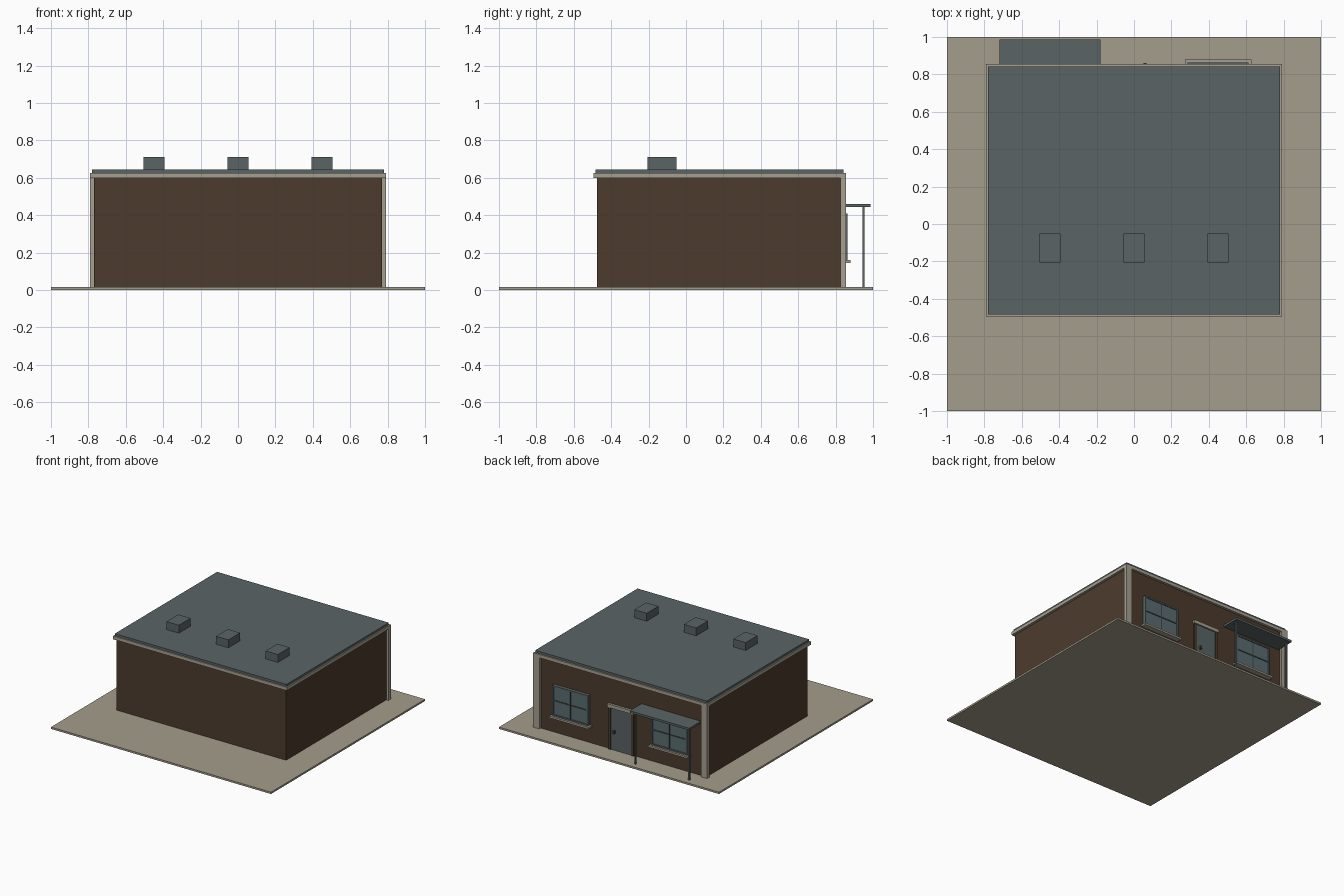
import bpy

if "Cube" in bpy.data.objects:
    bpy.data.objects.remove(bpy.data.objects["Cube"])


def material(name, rgb):
    m = bpy.data.materials.new(name)
    m.diffuse_color = (*rgb, 1)
    m.use_nodes = True
    m.node_tree.nodes["Principled BSDF"].inputs["Base Color"].default_value = m.diffuse_color
    return m


SAND = material("sand paving", (0.376, 0.337, 0.262))
TRIM = material("pale stone trim", (0.385, 0.352, 0.285))
BROWN = material("brown wall", (0.074, 0.044, 0.026))
SLATE = material("slate grey", (0.102, 0.127, 0.130))
GLASS = material("window glass", (0.102, 0.150, 0.162))
DARK = material("dark frame", (0.050, 0.064, 0.068))


def box(name, x, y, z, mat):
    """Box from (min, max) ranges on each axis."""
    verts = [(a, b, c) for a in x for b in y for c in z]
    faces = [(0, 1, 3, 2), (4, 6, 7, 5), (0, 4, 5, 1),
             (2, 3, 7, 6), (0, 2, 6, 4), (1, 5, 7, 3)]
    me = bpy.data.meshes.new(name)
    me.from_pydata(verts, [], faces)
    me.materials.append(mat)
    ob = bpy.data.objects.new(name, me)
    bpy.context.collection.objects.link(ob)
    return ob


WALL = 0.835   # outer plane of the entrance wall

# Main volume
box("paving", (-1, 1), (-1, 1), (0, 0.015), SAND)
box("walls", (-0.77, 0.77), (-0.475, WALL), (0.015, 0.60), BROWN)
box("cornice", (-0.79, 0.79), (-0.495, 0.855), (0.60, 0.627), TRIM)
box("roof", (-0.78, 0.78), (-0.485, 0.843), (0.627, 0.645), SLATE)

# Roof vents
for i, cx in enumerate((-0.45, 0, 0.45)):
    box(f"roof_vent_{i}", (cx - 0.056, cx + 0.056), (-0.205, -0.052), (0.645, 0.71), SLATE)

# Corner pillars on the entrance side
box("corner_pillar_left", (0.735, 0.79), (0.825, 0.855), (0.015, 0.60), TRIM)
box("corner_pillar_right", (-0.79, -0.735), (0.825, 0.855), (0.015, 0.60), TRIM)

# Windows with frame, crossbars and sill
for side, cx in (("left", 0.45), ("right", -0.45)):
    x0, x1, z0, z1, t = cx - 0.163, cx + 0.163, 0.16, 0.41, 0.012
    y = (WALL, 0.863)
    box(f"window_glass_{side}", (x0 + t, x1 - t), (WALL, 0.856), (z0 + t, z1 - t), GLASS)
    box(f"window_top_{side}", (x0, x1), y, (z1 - t, z1), SLATE)
    box(f"window_bottom_{side}", (x0, x1), y, (z0, z0 + t), SLATE)
    box(f"window_jamb_a_{side}", (x0, x0 + t), y, (z0 + t, z1 - t), SLATE)
    box(f"window_jamb_b_{side}", (x1 - t, x1), y, (z0 + t, z1 - t), SLATE)
    box(f"window_mullion_{side}", (cx - 0.005, cx + 0.005), (0.85, 0.861), (z0 + t, z1 - t), DARK)
    box(f"window_crossbar_{side}", (x0 + t, x1 - t), (0.85, 0.860), (0.28, 0.29), DARK)
    box(f"window_sill_{side}", (cx - 0.178, cx + 0.178), (WALL, 0.88), (0.145, 0.16), TRIM)

# Door
box("door", (-0.092, 0.092), (WALL, 0.842), (0.015, 0.36), SLATE)
for s in (-1, 1):
    box("door_jamb", sorted((s * 0.092, s * 0.115)), (WALL, 0.848), (0.015, 0.36), BROWN)
box("door_lintel", (-0.12, 0.12), (WALL, 0.854), (0.36, 0.388), TRIM)
box("door_handle", (0.052, 0.066), (0.842, 0.86), (0.155, 0.18), DARK)

# Canopy on two posts
box("canopy", (-0.72, -0.18), (WALL, 0.987), (0.443, 0.46), SLATE)
for cx in (-0.695, -0.205):
    box("canopy_post", (cx - 0.006, cx + 0.006), (0.943, 0.955), (0.015, 0.443), SLATE)
